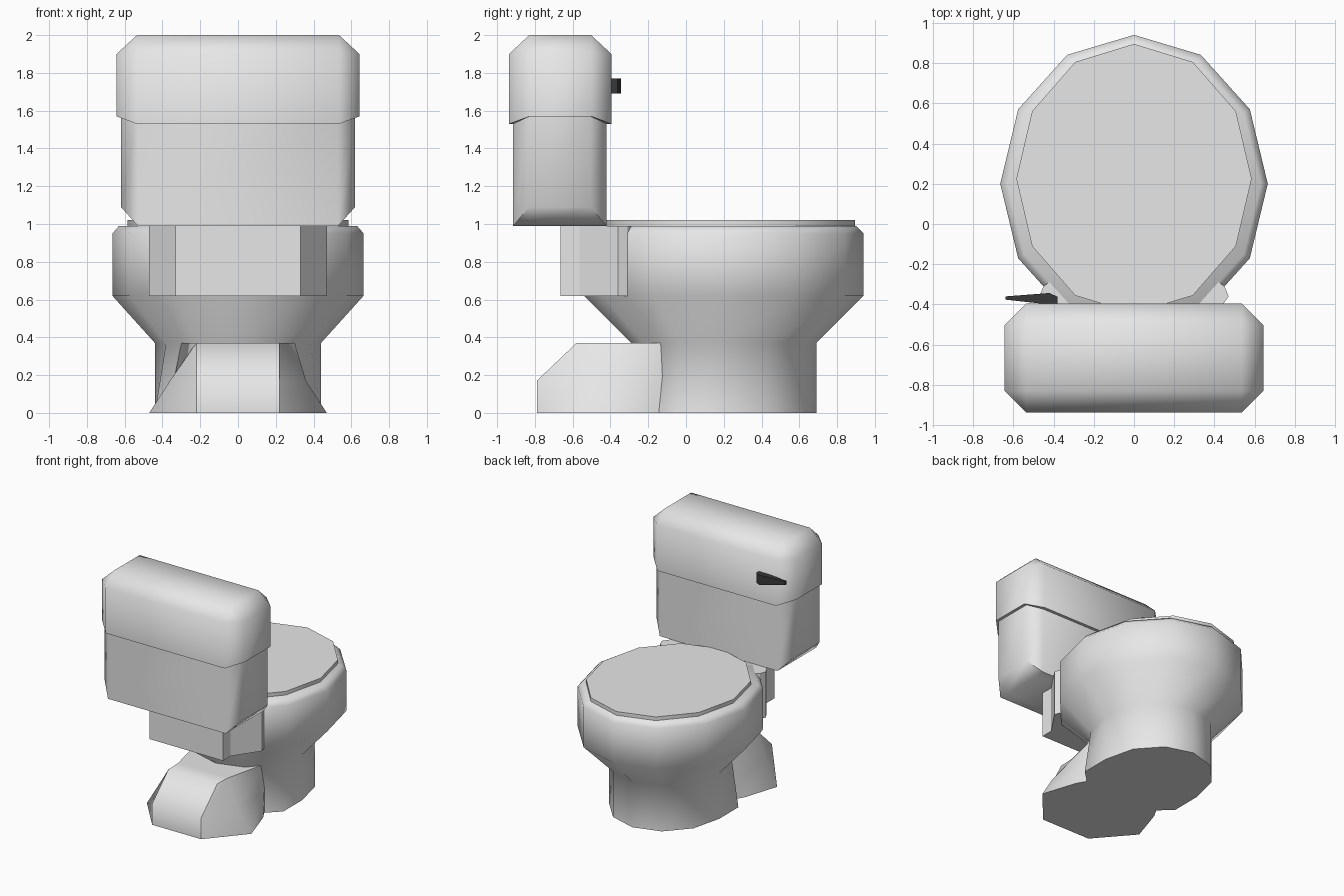
import bpy, bmesh, math
from mathutils import Vector

if "Cube" in bpy.data.objects:
    bpy.data.objects.remove(bpy.data.objects["Cube"])


def material(name, rgb):
    m = bpy.data.materials.new(name)
    m.diffuse_color = (*rgb, 1)
    m.use_nodes = True
    m.node_tree.nodes["Principled BSDF"].inputs["Base Color"].default_value = m.diffuse_color
    return m


WHITE = material("white porcelain", (0.8, 0.8, 0.8))
BLACK = material("black handle", (0.04, 0.04, 0.04))


def loft(name, rings, mat=WHITE, angle=50):
    """Skin a stack of equal-length rings and cap both ends."""
    bm = bmesh.new()
    rows = [[bm.verts.new(Vector(p)) for p in r] for r in rings]
    n = len(rows[0])
    for a, b in zip(rows, rows[1:]):
        for i in range(n):
            j = (i + 1) % n
            bm.faces.new((a[i], a[j], b[j], b[i]))
    bm.faces.new(rows[0][::-1])
    bm.faces.new(rows[-1])
    bmesh.ops.remove_doubles(bm, verts=bm.verts, dist=0.0005)
    bmesh.ops.recalc_face_normals(bm, faces=bm.faces)
    me = bpy.data.meshes.new(name)
    bm.to_mesh(me)
    bm.free()
    me.materials.append(mat)
    ob = bpy.data.objects.new(name, me)
    bpy.context.collection.objects.link(ob)
    bpy.ops.object.select_all(action='DESELECT')
    ob.select_set(True)
    bpy.context.view_layer.objects.active = ob
    bpy.ops.object.shade_smooth_by_angle(angle=math.radians(angle))
    return ob


def oval(z, rx, ry, cy=0.2, flare=1.0):
    """Twelve-sided oval; flare widens its back half."""
    pts = []
    for i in range(12):
        t = math.tau * i / 12
        x, y = rx * math.cos(t), cy + ry * math.sin(t)
        pts.append((x * (flare if y < 0 else 1), y, z))
    return pts


def mirrored(half):
    """Close a right-hand outline with its mirror image."""
    return half + [(-x, y, z) for x, y, z in reversed(half)]


def octagon(hx, fx, y0, y1, c, z_long, z_side):
    """Cut-corner rectangle whose long and short sides may differ in height."""
    return [(fx, y0, z_long), (hx, y0 + c, z_side), (hx, y1 - c, z_side), (fx, y1, z_long),
            (-fx, y1, z_long), (-hx, y1 - c, z_side), (-hx, y0 + c, z_side), (-fx, y0, z_long)]


# Bowl and pedestal
loft("bowl", [oval(0, 0.44, 0.49, flare=1.155), oval(0.37, 0.44, 0.49),
              oval(0.62, 0.665, 0.74), oval(0.95, 0.665, 0.74), oval(0.99, 0.63, 0.70)])

# Closed seat lid
loft("seat_lid", [oval(0.98, 0.585, 0.67, 0.225), oval(1.02, 0.585, 0.67, 0.225)])

# Rear foot of the pedestal
foot = [[(0.22, -0.79, 0), (0.47, -0.5, 0), (0.38, -0.22, 0), (0.2, 0.1, 0)],
        [(0.22, -0.79, 0.17), (0.36, -0.52, 0.17), (0.34, -0.15, 0.17), (0.2, 0.1, 0.17)],
        [(0.22, -0.58, 0.37), (0.225, -0.45, 0.37), (0.3, -0.13, 0.37), (0.2, 0.1, 0.37)]]
loft("rear_foot", [mirrored(r) for r in foot])

# Bracket behind the bowl that carries the tank
outline = [(0.33, -0.665), (0.33, -0.565), (0.47, -0.36), (0.45, -0.31), (0.3, -0.2)]
loft("tank_bracket", [mirrored([(x, y, z) for x, y in outline]) for z in (0.62, 0.99)], angle=30)

# Tank
loft("tank", [octagon(0.53, 0.53, -0.83, -0.505, 0, 0.99, 0.99),
              octagon(0.62, 0.53, -0.915, -0.42, 0.085, 0.99, 1.09),
              octagon(0.62, 0.53, -0.915, -0.42, 0.085, 1.6, 1.6)])

# Tank lid
loft("tank_lid", [octagon(0.62, 0.53, -0.915, -0.42, 0.085, 1.53, 1.57),
                  octagon(0.643, 0.535, -0.937, -0.395, 0.107, 1.53, 1.57),
                  octagon(0.643, 0.535, -0.937, -0.395, 0.107, 1.9, 1.9),
                  octagon(0.535, 0.535, -0.83, -0.502, 0, 2.0, 2.0)])

# Flush handle
sections = [(-0.38, -0.4, -0.362, 1.69), (-0.42, -0.4, -0.343, 1.69), (-0.64, -0.376, -0.36, 1.74)]
loft("flush_handle", [[(x, a, z), (x, b, z), (x, b, 1.77), (x, a, 1.77)]
                      for x, a, b, z in sections], BLACK, 20)
